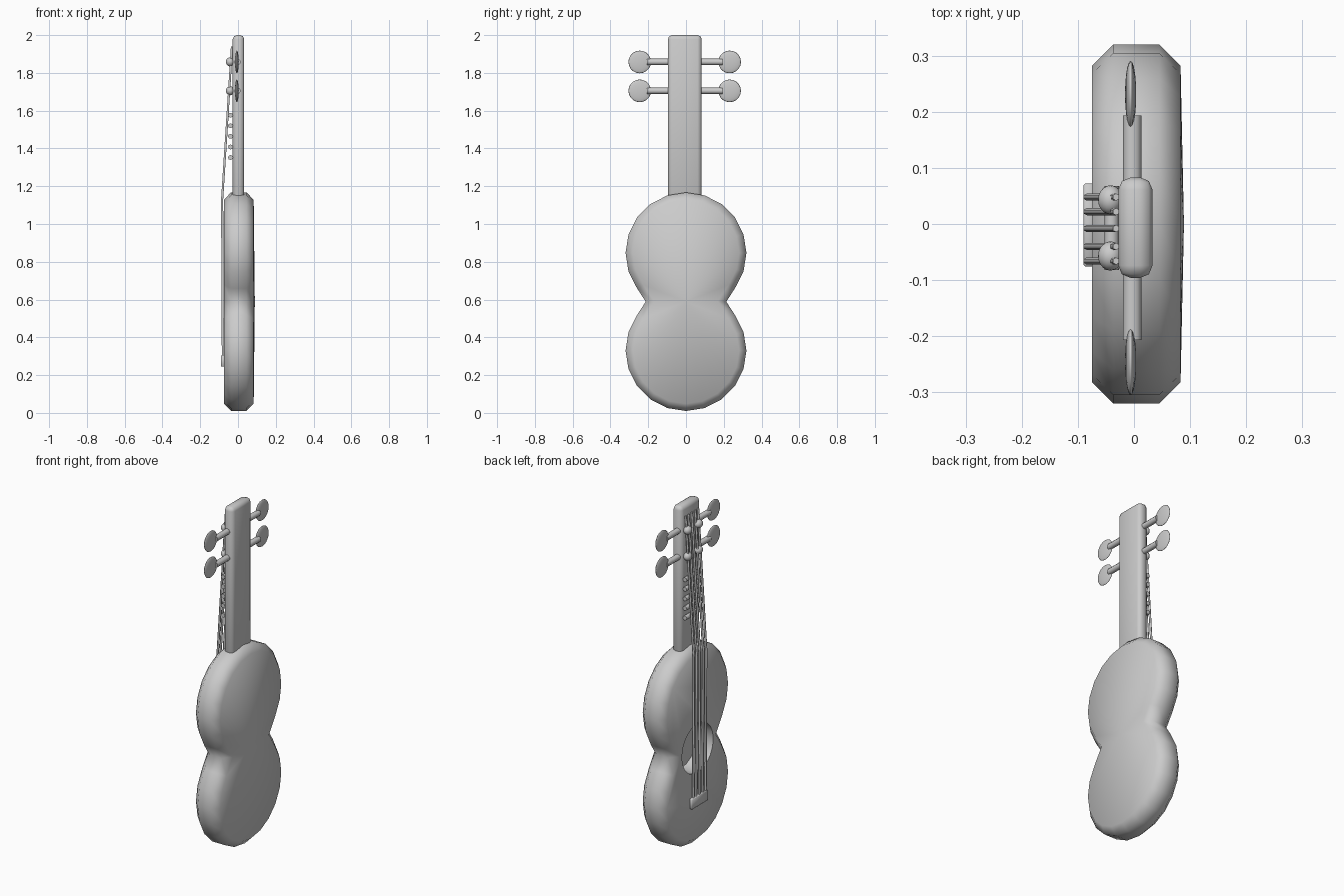
import bpy, bmesh, math
from math import radians, sin, cos

if "Cube" in bpy.data.objects:
    bpy.data.objects.remove(bpy.data.objects["Cube"])


def finish(ob, angle=55):
    bpy.ops.object.select_all(action='DESELECT')
    bpy.context.view_layer.objects.active = ob
    ob.select_set(True)
    bpy.ops.object.shade_smooth_by_angle(angle=radians(angle))


def mesh_object(name, bm):
    me = bpy.data.meshes.new(name)
    bmesh.ops.recalc_face_normals(bm, faces=bm.faces[:])
    bm.to_mesh(me)
    bm.free()
    ob = bpy.data.objects.new(name, me)
    bpy.context.collection.objects.link(ob)
    return ob


def box(name, lo, hi, bevel=0.0, segments=2):
    bm = bmesh.new()
    bmesh.ops.create_cube(bm, size=1)
    for v in bm.verts:
        v.co = [(lo[i] + hi[i]) / 2 + v.co[i] * (hi[i] - lo[i]) for i in range(3)]
    if bevel:
        bmesh.ops.bevel(bm, geom=bm.edges[:], offset=bevel, segments=segments,
                        profile=0.5, affect='EDGES')
    ob = mesh_object(name, bm)
    finish(ob)
    return ob


def rod_y(name, x, z, y0, y1, radius, sides=10):
    bpy.ops.mesh.primitive_cylinder_add(vertices=sides, radius=radius, depth=abs(y1 - y0),
                                        location=(x, (y0 + y1) / 2, z),
                                        rotation=(radians(90), 0, 0))
    ob = bpy.context.object
    ob.name = name
    finish(ob)
    return ob


def ball(name, loc, scale):
    bpy.ops.mesh.primitive_uv_sphere_add(segments=20, ring_count=10, radius=1,
                                         location=loc, rotation=(0, radians(90), 0))
    ob = bpy.context.object
    ob.name = name
    ob.scale = scale
    finish(ob, 80)
    return ob


# Body: figure-eight outline extruded through x, with chamfered rims
R, LOW, HIGH = 0.32, 0.33, 0.847
outline = [(R * cos(radians(a)), HIGH + R * sin(radians(a))) for a in range(-36, 217, 18)]
outline += [(-0.213, 0.589)]
outline += [(R * cos(radians(a)), LOW + R * sin(radians(a))) for a in range(144, 397, 18)]
outline += [(0.213, 0.589)]
bm = bmesh.new()
front = bm.faces.new([bm.verts.new((-0.075, y, z)) for y, z in outline])
ext = bmesh.ops.extrude_face_region(bm, geom=[front])
for g in ext['geom']:
    if isinstance(g, bmesh.types.BMVert):
        g.co.x = 0.083
bm.verts.ensure_lookup_table()
if front not in bm.faces[:] or not any(
        all(v.co.x < 0 for v in f.verts) for f in bm.faces):
    bm.faces.new([v for v in bm.verts if v.co.x < 0])
bmesh.ops.recalc_face_normals(bm, faces=bm.faces[:])
rims = [e for e in bm.edges if abs(e.verts[0].co.x - e.verts[1].co.x) < 1e-5]
bmesh.ops.bevel(bm, geom=rims, offset=0.038, segments=1, affect='EDGES')
# Slightly domed back
bm.normal_update()
back = [f for f in bm.faces if f.normal.x > 0.99]
bmesh.ops.poke(bm, faces=back, offset=0.006)
body = mesh_object("body", bm)

# Sound hole recess
bpy.ops.mesh.primitive_cylinder_add(vertices=20, radius=0.145, depth=0.2,
                                    location=(-0.07, 0, 0.575),
                                    rotation=(0, radians(90), 0))
cutter = bpy.context.object
cutter.name = "sound_hole_cutter"
cutter.hide_render = True
mod = body.modifiers.new("sound_hole", 'BOOLEAN')
mod.object = cutter
mod.operation = 'DIFFERENCE'
mod.solver = 'EXACT'
bpy.context.view_layer.objects.active = body
bpy.ops.object.modifier_apply(modifier=mod.name)
bpy.data.objects.remove(cutter)
finish(body)

# Neck
NY = -0.007
box("neck", (-0.028, -0.096, 1.10), (0.033, 0.083, 2.0), 0.022, 2)

# Tuning pegs on both sides, plus the string posts on the neck face
for z in (1.705, 1.858):
    for s in (-1, 1):
        rod_y("peg_shaft", -0.003, z, NY + s * 0.07, NY + s * 0.2, 0.017)
        ball("peg_knob", (-0.006, NY + s * 0.238, z), (0.06, 0.06, 0.010))
        ball("string_post", (-0.042, NY + s * 0.05, z), (0.024, 0.026, 0.022))

# Frets
for i in range(5):
    rod_y("fret", -0.04, 1.352 + i * 0.056, -0.082, 0.068, 0.013, 8)

# Bridge
box("bridge", (-0.09, -0.076, 0.245), (-0.07, 0.072, 0.305), 0.003, 1)

# Strings: bent rods from bridge to neck top
for y in (-0.066, -0.04, -0.008, 0.022, 0.048):
    cu = bpy.data.curves.new("string", 'CURVE')
    cu.dimensions = '3D'
    cu.bevel_depth = 0.0065
    cu.bevel_resolution = 1
    cu.use_fill_caps = True
    sp = cu.splines.new('POLY')
    path = [(-0.08, 0.27), (-0.084, 1.13), (-0.032, 1.94)]
    sp.points.add(len(path) - 1)
    for p, (x, z) in zip(sp.points, path):
        p.co = (x, y, z, 1)
    ob = bpy.data.objects.new("string", cu)
    bpy.context.collection.objects.link(ob)
